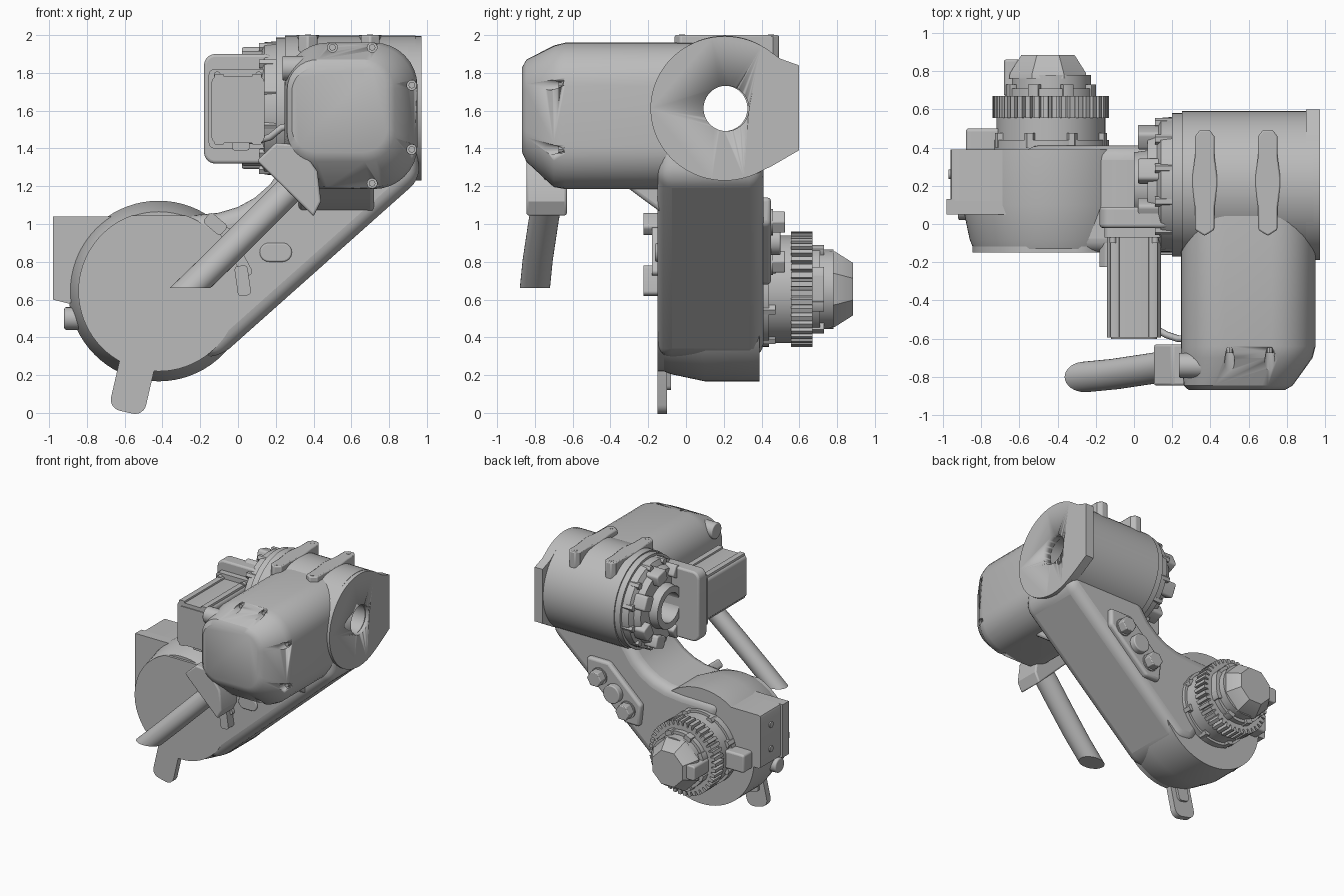
import bpy, bmesh, math
from mathutils import Vector

if "Cube" in bpy.data.objects:
    bpy.data.objects.remove(bpy.data.objects["Cube"])

grey = bpy.data.materials.new("cast_grey")
grey.diffuse_color = (0.5, 0.5, 0.5, 1)
grey.use_nodes = True
grey.node_tree.nodes["Principled BSDF"].inputs["Base Color"].default_value = grey.diffuse_color
PLACE = {'x': lambda u, v, a: (a, u, v), 'y': lambda u, v, a: (u, a, v), 'z': lambda u, v, a: (u, v, a)}


def loft(name, rings, bevel=0.0, closed=False, seg=3):
    """Skin equal-length rings of 3D points; cap the ends or close into a loop."""
    bm = bmesh.new()
    vs = [[bm.verts.new(p) for p in r] for r in rings]
    n = len(vs[0])
    for i in range(len(vs) if closed else len(vs) - 1):
        a, b = vs[i], vs[(i + 1) % len(vs)]
        for k in range(n):
            bm.faces.new((a[k], a[(k + 1) % n], b[(k + 1) % n], b[k]))
    if not closed:
        bm.faces.new(vs[0])
        bm.faces.new(vs[-1])
    bmesh.ops.recalc_face_normals(bm, faces=bm.faces)
    me = bpy.data.meshes.new(name)
    bm.to_mesh(me)
    bm.free()
    ob = bpy.data.objects.new(name, me)
    bpy.context.collection.objects.link(ob)
    me.materials.append(grey)
    bpy.ops.object.select_all(action='DESELECT')
    ob.select_set(True)
    bpy.context.view_layer.objects.active = ob
    bpy.ops.object.shade_smooth_by_angle(angle=math.radians(32))
    if bevel:
        m = ob.modifiers.new("round", 'BEVEL')
        m.width, m.segments, m.angle_limit = bevel, seg, math.radians(40)
    return ob


def prism(name, pts, axis, a0, a1, bevel=0.0, seg=3):
    return loft(name, [[PLACE[axis](u, v, a) for u, v in pts] for a in (a0, a1)], bevel, seg=seg)


def circle(u, v, r, n=48, t0=0.0):
    return [(u + r * math.cos(t0 + 2 * math.pi * k / n), v + r * math.sin(t0 + 2 * math.pi * k / n)) for k in range(n)]


def rrect(u0, u1, v0, v1, r, n=6):
    pts = []
    for i, (u, v) in enumerate(((u1 - r, v1 - r), (u0 + r, v1 - r), (u0 + r, v0 + r), (u1 - r, v0 + r))):
        for k in range(n + 1):
            t = math.pi / 2 * (i + k / n)
            pts.append((u + r * math.cos(t), v + r * math.sin(t)))
    return pts


def turned(pts, pivot, deg):
    c, s = math.cos(math.radians(deg)), math.sin(math.radians(deg))
    return [(pivot[0] + c * u - s * v, pivot[1] + s * u + c * v) for u, v in pts]


def lathe(name, prof, axis, u, v, n=64, closed=False):
    return loft(name, [[PLACE[axis](p, q, a) for p, q in circle(u, v, r, n)] for a, r in prof], closed=closed)


def cut(ob, cutter):
    cutter.hide_render = True
    cutter.hide_viewport = True
    cutter.display_type = 'WIRE'
    m = ob.modifiers.new("cut", 'BOOLEAN')
    m.operation, m.solver, m.object = 'DIFFERENCE', 'EXACT', cutter


# Lower joint body, round with a square corner
LX, LZ = -0.42, 0.645
lathe("lower_joint_body", [(-0.13, 0.42), (-0.08, 0.44), (0.1, 0.478), (0.39, 0.478)], 'y', LX, LZ - 0.0, 72)
cover = [(x, min(z, 1.045)) for x, z in circle(LX, LZ, 0.425, 72)]
prism("lower_joint_cover", cover, 'y', -0.15, -0.1)
prism("corner_block", rrect(-0.96, -0.4, 0.6, 1.04, 0.02, 2), 'y', 0.12, 0.39)
prism("corner_plate", [(-0.98, 0.6), (-0.9, 0.58), (-0.5, 0.6), (-0.5, 1.04), (-0.98, 1.04)], 'y', 0.05, 0.13)
for i, z in enumerate((0.72, 0.92)):
    prism("corner_screw_%d" % i, circle(0.26, z, 0.025, 12), 'x', -0.97, -0.95)
prism("side_plug", circle(0.08, 0.5, 0.06, 20), 'x', -0.92, -0.8, 0.01)
tab = turned(rrect(-0.095, 0.095, -0.345, 0.1, 0.06), (-0.515, 0.34), -13)
prism("stop_tab", tab, 'y', -0.15, -0.1)
prism("stop_tab_rib", turned(rrect(-0.05, 0.05, -0.22, 0.1, 0.03), (-0.515, 0.34), -13), 'y', -0.1, -0.08)
prism("top_pad", rrect(-0.55, -0.245, -0.005, 0.14, 0.02, 3), 'z', 1.0, 1.06)
for i in range(4):
    prism("pad_screw_%d" % i, circle(-0.51 + 0.22 * (i % 2), 0.035 + 0.065 * (i // 2), 0.014, 12), 'z', 1.05, 1.066)

# Slanted arm
arm = [(-0.6, 1.04), (-0.25, 1.045), (-0.1, 1.06), (0.0, 1.09), (0.09, 1.14), (0.17, 1.21), (0.3, 1.4),
       (0.94, 1.45), (0.965, 1.24), (-0.1, 0.292), (-0.25, 0.3), (-0.5, 0.7)]
prism("arm", arm, 'y', -0.15, 0.41, 0.08, 5)
prism("arm_web", [(-0.32, 1.2), (-0.24, 1.14), (-0.13, 1.06), (0.02, 1.04), (0.02, 1.3), (-0.32, 1.3)], 'x', 0.32, 0.72, 0.02)
slot = prism("arm_slot_boss", rrect(0.115, 0.285, 0.8, 0.9, 0.049), 'y', -0.163, -0.1, 0.008)
prism("stop_boss_low", turned(rrect(-0.035, 0.035, -0.08, 0.08, 0.02), (0.025, 0.7), 8), 'y', -0.225, -0.1)
prism("stop_boss_high", turned(rrect(-0.035, 0.035, -0.06, 0.06, 0.02), (-0.12, 1.0), 50), 'y', -0.225, -0.1)
prism("stop_boss_rail", turned(rrect(-0.03, 0.03, -0.14, 0.14, 0.02), (-0.01, 0.85), 28), 'y', -0.18, -0.1)

# Triangular plate with hex bolts
prism("stop_plate", [(0.6, 1.14), (0.6, 1.0), (0.25, 0.68), (0.12, 0.68), (0.1, 0.86), (0.4, 1.14)], 'y', 0.38, 0.45, 0.02)
for i, (x, z) in enumerate(((0.48, 1.01), (0.22, 0.8))):
    prism("stop_bolt_washer_%d" % i, circle(x, z, 0.07, 24), 'y', 0.44, 0.46)
    prism("stop_bolt_%d" % i, circle(x, z, 0.065, 6), 'y', 0.45, 0.525, 0.006)
prism("stop_pin", circle(0.34, 0.91, 0.075, 32), 'y', 0.44, 0.5, 0.008)

# Lower drive: stepped body, finned ring, faceted cap
DX, DZ = -0.435, 0.655
lathe("drive_body", [(0.37, 0.305), (0.44, 0.305), (0.44, 0.285), (0.56, 0.285), (0.56, 0.265), (0.67, 0.265),
                     (0.67, 0.235), (0.71, 0.235), (0.71, 0.21), (0.78, 0.21)], 'y', DX, DZ)
teeth = []
for k in range(40):
    for f, r in ((0.0, 0.27), (0.25, 0.27), (0.3, 0.305), (0.85, 0.305)):
        t = 2 * math.pi * (k + f) / 40
        teeth.append((DX + r * math.cos(t), DZ + r * math.sin(t)))
prism("drive_fins", teeth, 'y', 0.555, 0.67)
loft("drive_cap", [[(x, y, z) for x, z in circle(cx, DZ, r, 8, math.pi / 8)]
                   for y, r, cx in ((0.76, 0.22, -0.45), (0.79, 0.215, -0.45), (0.885, 0.15, -0.45))])
prism("drive_connector", rrect(-0.88, -0.7, 0.58, 0.73, 0.02), 'y', 0.38, 0.5, 0.015)
prism("cap_connector", rrect(-0.68, -0.6, 0.6, 0.72, 0.02), 'y', 0.67, 0.86, 0.01)
prism("cap_lug", rrect(-0.28, -0.2, 0.58, 0.74, 0.02), 'y', 0.66, 0.73)
for i in range(8):
    t = math.pi / 8 + i * math.pi / 4
    x, z = DX + 0.285 * math.cos(t), DZ + 0.285 * math.sin(t)
    prism("drive_bolt_%d" % i, circle(x, z, 0.03, 6), 'y', 0.4, 0.475)
    x, z = DX + 0.22 * math.cos(t), DZ + 0.22 * math.sin(t)
    prism("drive_clamp_%d" % i, turned(rrect(-0.025, 0.025, -0.03, 0.03, 0.008, 2), (x, z), math.degrees(t)), 'y', 0.66, 0.73)

# Elbow barrel with a through bore
EY, EZ, BORE = 0.205, 1.612, 0.12
lathe("elbow_barrel", [(0.25, 0.385), (0.94, 0.385), (0.94, BORE), (0.25, BORE)], 'x', EY, EZ, closed=True)
flange = [(EY + 0.393 * math.cos(math.radians(d)), EZ + 0.382 * math.sin(math.radians(d))) for d in range(50, 296, 5)]
flange += [(0.46, 1.31), (0.598, 1.39), (0.598, 1.84), (0.5, 1.875)]
fl = prism("elbow_flange", flange, 'x', 0.9, 0.972)
cut(fl, prism("flange_bore_cutter", circle(0.213, EZ, BORE, 64), 'x', 0.8, 1.1))

# Elbow gear unit
lathe("elbow_gear_unit", [(0.27, 0.375), (0.2, 0.375), (0.2, 0.355), (0.14, 0.35), (0.12, 0.31), (0.07, 0.29), (0.07, 0.18),
                          (0.0, 0.17), (0.0, BORE), (0.27, BORE)], 'x', EY, EZ, closed=True)
for i, d in enumerate((25, 75, 120, 240, 290, 335)):
    t = math.radians(d)
    y, z = EY + 0.275 * math.cos(t), EZ + 0.275 * math.sin(t)
    prism("gear_lug_%d" % i, turned(rrect(-0.05, 0.05, -0.06, 0.06, 0.02, 3), (y, z), d), 'x', 0.02, 0.16, 0.01)
for i in range(12):
    t = 2 * math.pi * (i + 0.5) / 12
    prism("gear_bolt_%d" % i, circle(EY + 0.335 * math.cos(t), EZ + 0.335 * math.sin(t), 0.026, 6), 'x', 0.11, 0.2)

# Elbow motor and its adapter
prism("motor_adapter", rrect(-0.18, 0.2, 1.32, 1.9, 0.06), 'y', -0.02, 0.09, 0.015)
prism("motor_mount", rrect(-0.155, 0.16, 1.4, 1.82, 0.03), 'y', -0.07, 0.0)
prism("motor", rrect(-0.14, 0.14, 1.43, 1.78, 0.03, 3), 'y', -0.595, -0.05)
prism("motor_end_panel", rrect(-0.12, 0.12, 1.46, 1.75, 0.03, 3), 'y', -0.602, -0.59)
for i, x in enumerate((-0.1, 0.1)):
    prism("motor_rail_%d" % i, rrect(x - 0.025, x + 0.025, 1.42, 1.795, 0.008, 2), 'y', -0.595, -0.05)
    prism("motor_screw_%d" % i, circle(x * 1.1, 1.79, 0.018, 12), 'y', -0.1, -0.06)
prism("motor_connector", rrect(-0.03, 0.06, 1.39, 1.45, 0.01, 2), 'y', -0.55, -0.42)
path = [(0.02, -0.5, 1.44), (0.1, -0.54, 1.44), (0.17, -0.58, 1.46), (0.23, -0.6, 1.51), (0.28, -0.6, 1.52)]
cu = bpy.data.curves.new("motor_cable", 'CURVE')
cu.dimensions, cu.bevel_depth, cu.bevel_resolution = '3D', 0.018, 3
sp = cu.splines.new('POLY')
sp.points.add(len(path) - 1)
for p, c in zip(sp.points, path):
    p.co = (*c, 1)
cu.materials.append(grey)
bpy.context.collection.objects.link(bpy.data.objects.new("motor_cable", cu))

# Forearm housing with tapered nose and bolt pockets
rings = []
for y, x0, x1, z0, z1, r in ((0.05, 0.245, 0.95, 1.185, 1.96, 0.23), (-0.64, 0.245, 0.95, 1.185, 1.96, 0.23),
                             (-0.70, 0.247, 0.935, 1.195, 1.945, 0.225), (-0.845, 0.26, 0.83, 1.33, 1.87, 0.16),
                             (-0.868, 0.285, 0.79, 1.38, 1.83, 0.13)):
    rings.append([(x, y, z) for x, z in rrect(x0, x1, z0, z1, r, 8)])
housing = loft("forearm_housing", rings)
for i, (x, z) in enumerate(((0.5, 1.935), (0.71, 1.935), (0.92, 1.735), (0.92, 1.395), (0.71, 1.215))):
    cut(housing, prism("pocket_cutter_%d" % i, circle(x, z, 0.026, 16), 'y', -1.0, -0.645))
    prism("pocket_bolt_%d" % i, circle(x, z, 0.018, 8), 'y', -0.675, -0.64)
prism("housing_plug", circle(-0.74, 1.825, 0.065, 32), 'x', 0.235, 0.4, 0.008)

# Lifting bars over the barrel
for i, x in enumerate((0.37, 0.7)):
    half = [(0.05, -0.03), (0.05, 0.08), (0.066, 0.2), (0.066, 0.24), (0.05, 0.36), (0.05, 0.46)]
    bar = [(x, -0.062)] + [(x + u, v) for u, v in half] + [(x + 0.025, 0.492), (x - 0.025, 0.492)]
    bar += [(x - u, v) for u, v in reversed(half)]
    prism("lifting_bar_%d" % i, bar, 'z', 1.82, 2.0, 0.008, 2)
    for j, y in enumerate((-0.02, 0.45)):
        prism("bar_screw_%d_%d" % (i, j), circle(x, y, 0.016, 12), 'z', 1.995, 2.002)

# Hose and its outlet block
prism("hose_block", [(0.1, 1.335), (0.4, 1.04), (0.44, 1.12), (0.42, 1.28), (0.32, 1.42), (0.2, 1.43)], 'y', -0.845, -0.63, 0.012)
loft("hose", [[(x, y, z) for x, y in [(cx + 0.108 * math.cos(t), cy + 0.08 * math.sin(t))
              for t in [2 * math.pi * k / 32 for k in range(32)]]]
              for cx, cy, z in ((-0.255, -0.8, 0.66), (-0.1, -0.785, 0.81), (0.1, -0.755, 1.01), (0.33, -0.715, 1.24))])
